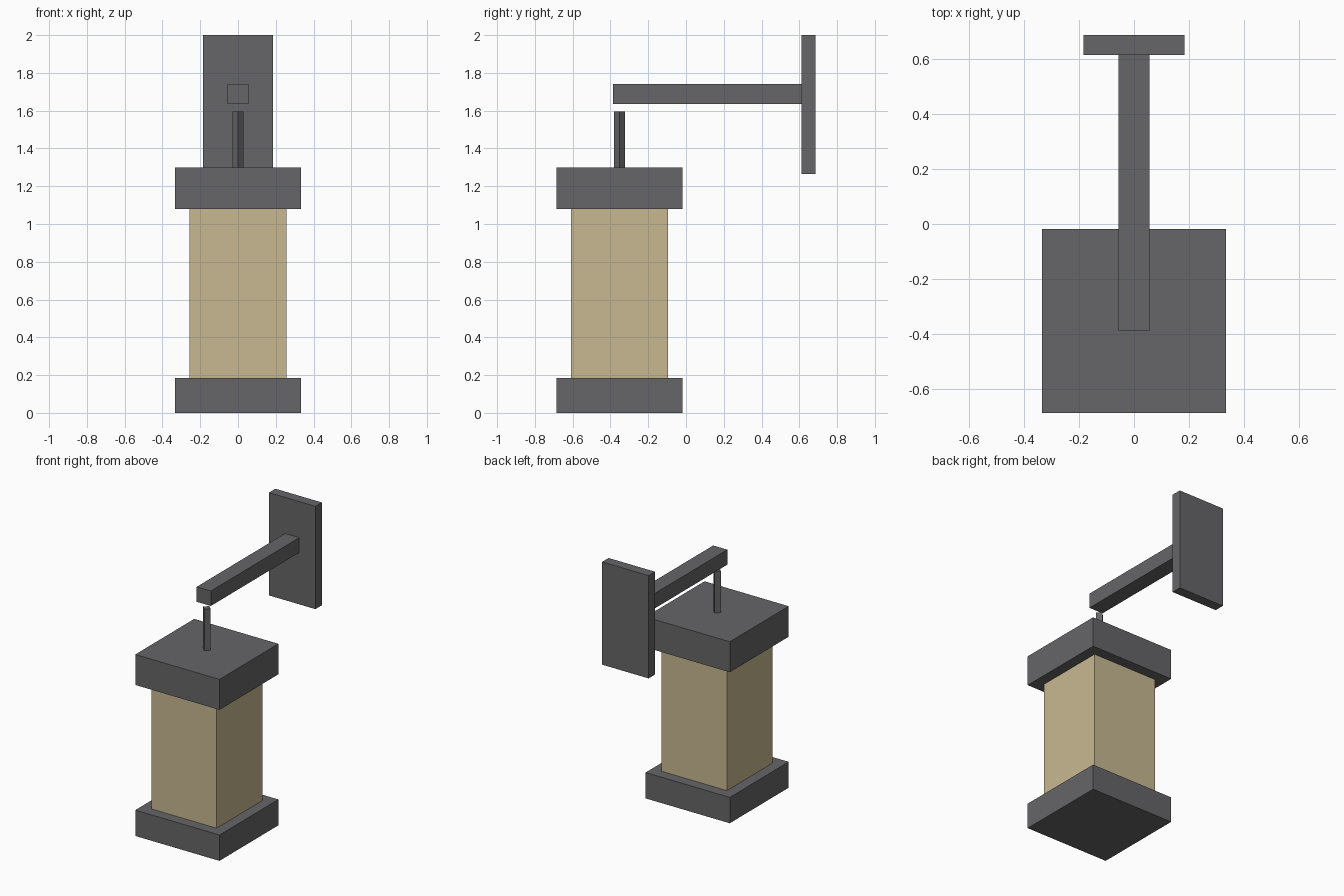
import bpy, bmesh, math
from mathutils import Matrix, Vector

if "Cube" in bpy.data.objects:
    bpy.data.objects.remove(bpy.data.objects["Cube"])


def material(name, color):
    m = bpy.data.materials.new(name)
    m.diffuse_color = (*color, 1.0)
    m.use_nodes = True
    m.node_tree.nodes["Principled BSDF"].inputs["Base Color"].default_value = m.diffuse_color
    return m


METAL = material("dark_grey_metal", (0.133, 0.133, 0.138))
PANE = material("warm_tan_pane", (0.578, 0.485, 0.283))


def finish(name, bm, mat):
    me = bpy.data.meshes.new(name)
    bm.to_mesh(me)
    bm.free()
    me.materials.append(mat)
    ob = bpy.data.objects.new(name, me)
    bpy.context.collection.objects.link(ob)
    return ob


def box(name, x_half, y, z, mat):
    """Box centred on x = 0, spanning the y and z ranges."""
    bm = bmesh.new()
    size = (2 * x_half, y[1] - y[0], z[1] - z[0])
    centre = Vector((0, sum(y) / 2, sum(z) / 2))
    bmesh.ops.create_cube(bm, size=1, matrix=Matrix.Translation(centre) @ Matrix.Diagonal((*size, 1)))
    return finish(name, bm, mat)


LAMP_Y = -0.352  # centre line of the hanging lantern


def lantern_box(name, half, z, mat):
    return box(name, half, (LAMP_Y - half, LAMP_Y + half), z, mat)


# Lantern body
lantern_box("lantern_base", 0.333, (0.0, 0.185), METAL)
lantern_box("lantern_pane", 0.258, (0.185, 1.08), PANE)
lantern_box("lantern_cap", 0.333, (1.08, 1.298), METAL)

# Four-sided hanging rod, turned so its edges face front and sides
bm = bmesh.new()
bmesh.ops.create_cone(bm, cap_ends=True, segments=4, radius1=0.029, radius2=0.029, depth=0.297,
                      matrix=Matrix.Translation((0, LAMP_Y, 1.4465)))
corner = max(bm.verts, key=lambda v: v.co.x).co
angle = math.atan2(corner.y - LAMP_Y, corner.x)
bmesh.ops.rotate(bm, verts=bm.verts, cent=(0, LAMP_Y, 0), matrix=Matrix.Rotation(-angle, 3, 'Z'))
finish("hanging_rod", bm, METAL)

# Wall bracket
box("bracket_arm", 0.056, (-0.387, 0.612), (1.635, 1.742), METAL)
box("wall_plate", 0.184, (0.612, 0.685), (1.265, 2.0), METAL)
